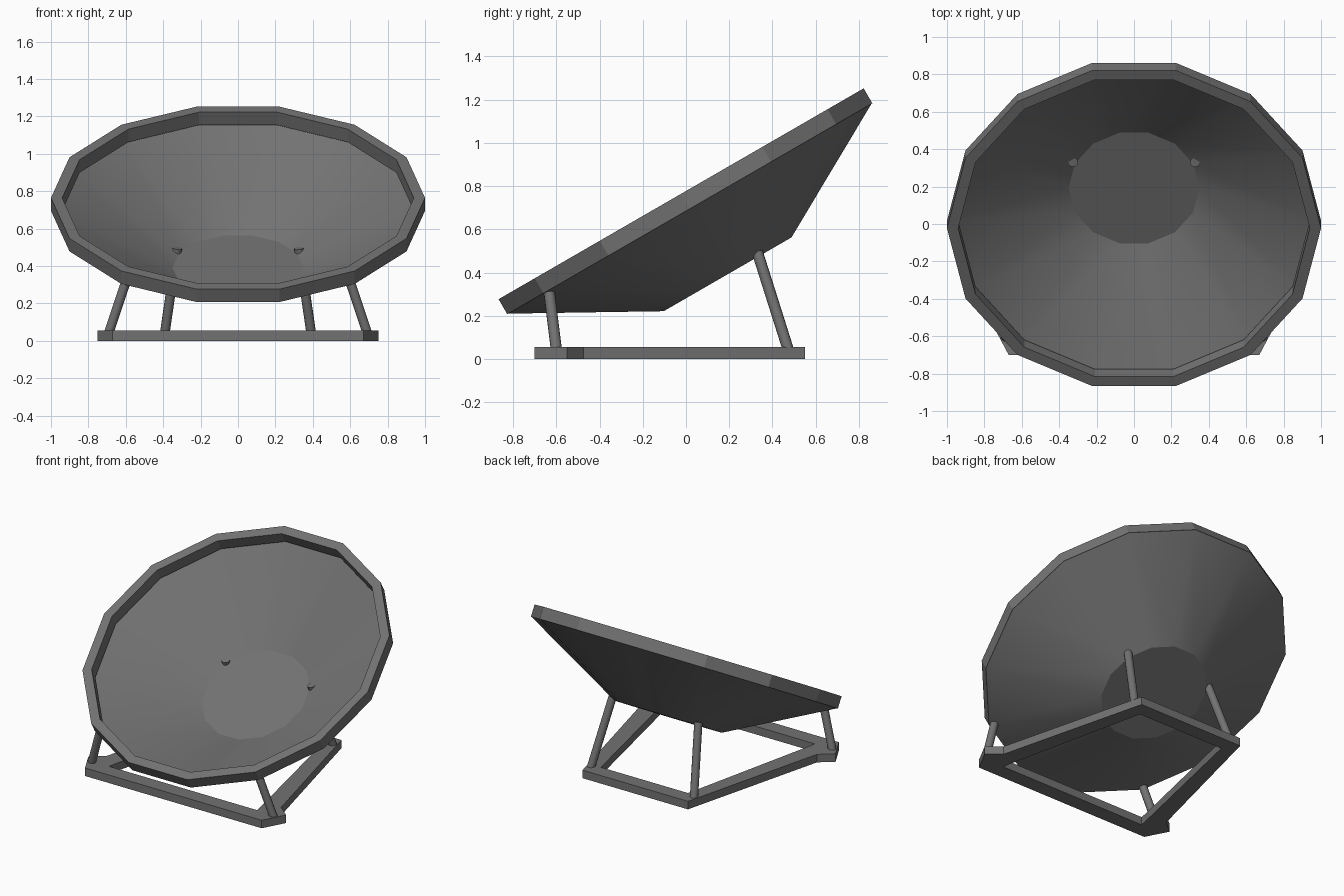
import bpy, bmesh, math
from mathutils import Vector, Matrix

if "Cube" in bpy.data.objects:
    bpy.data.objects.remove(bpy.data.objects["Cube"])

N = 14                                   # sides of the dish
grey = bpy.data.materials.new("dark grey")
grey.diffuse_color = (0.17, 0.17, 0.17, 1)
grey.use_nodes = True
grey.node_tree.nodes["Principled BSDF"].inputs["Base Color"].default_value = grey.diffuse_color


def finish(name, bm, angle=None):
    bmesh.ops.recalc_face_normals(bm, faces=bm.faces)
    me = bpy.data.meshes.new(name)
    bm.to_mesh(me)
    bm.free()
    me.materials.append(grey)
    ob = bpy.data.objects.new(name, me)
    bpy.context.collection.objects.link(ob)
    if angle:
        bpy.ops.object.select_all(action='DESELECT')
        ob.select_set(True)
        bpy.context.view_layer.objects.active = ob
        bpy.ops.object.shade_smooth_by_angle(angle=math.radians(angle))
    return ob


# Dish frame: origin at the centre of the rim's underside, tilted towards the front
TILT = Matrix.Translation((0, 0.0175, 0.695)) @ Matrix.Rotation(math.radians(30), 4, 'X')


def ring(bm, r, z):
    return [bm.verts.new(TILT @ Vector((r * math.cos(2 * math.pi * i / N),
                                        r * math.sin(2 * math.pi * i / N), z)))
            for i in range(N)]


def bridge(bm, a, b):
    n = len(a)
    for i in range(n):
        j = (i + 1) % n
        bm.faces.new((a[i], a[j], b[j], b[i]))


# Rim band
bm = bmesh.new()
loops = [ring(bm, r, z) for r, z in ((1, 0), (1, 0.08), (0.94, 0.08), (0.94, 0))]
for k in range(4):
    bridge(bm, loops[k], loops[(k + 1) % 4])
finish("rim", bm)

# Thin cone-shaped dish with a flat bottom
bm = bmesh.new()
top, low = ring(bm, 0.995, 0), ring(bm, 0.35, -0.35)
bridge(bm, top, low)
bm.faces.new(low)
finish("dish", bm, 20)

# Flat base frame with protruding front corners: matching outer and inner outlines
outer = [(0.67, -0.70), (0.75, -0.55), (0.66, -0.475), (0.40, 0.55)]
inner = [(0.56, -0.595), (0.56, -0.595), (0.555, -0.56), (0.33, 0.45)]
bm = bmesh.new()


def outline(half, z):
    pts = half + [(-x, y) for x, y in reversed(half)]
    return [bm.verts.new((x, y, z)) for x, y in pts]


o0, o1 = outline(outer, 0), outline(outer, 0.055)
i0, i1 = outline(inner, 0), outline(inner, 0.055)
for a, b in ((o0, o1), (o1, i1), (i1, i0), (i0, o0)):
    bridge(bm, a, b)
bmesh.ops.remove_doubles(bm, verts=bm.verts, dist=0.0005)
finish("base_frame", bm)


# Round legs from the base up to the dish
def leg(name, a, b, r=0.026):
    a, b = Vector(a), Vector(b)
    d = b - a
    m = Matrix.Translation((a + b) / 2) @ d.to_track_quat('Z', 'Y').to_matrix().to_4x4()
    bm = bmesh.new()
    bmesh.ops.create_cone(bm, cap_ends=True, segments=12, radius1=r, radius2=r,
                          depth=d.length, matrix=m)
    finish(name, bm, 40)


for s, side in ((1, "right"), (-1, "left")):
    leg("front_leg_" + side, (s * 0.695, -0.598, 0.03), (s * 0.603, -0.632, 0.305))
    leg("rear_leg_" + side, (s * 0.393, 0.477, 0.03), (s * 0.325, 0.33, 0.495))
